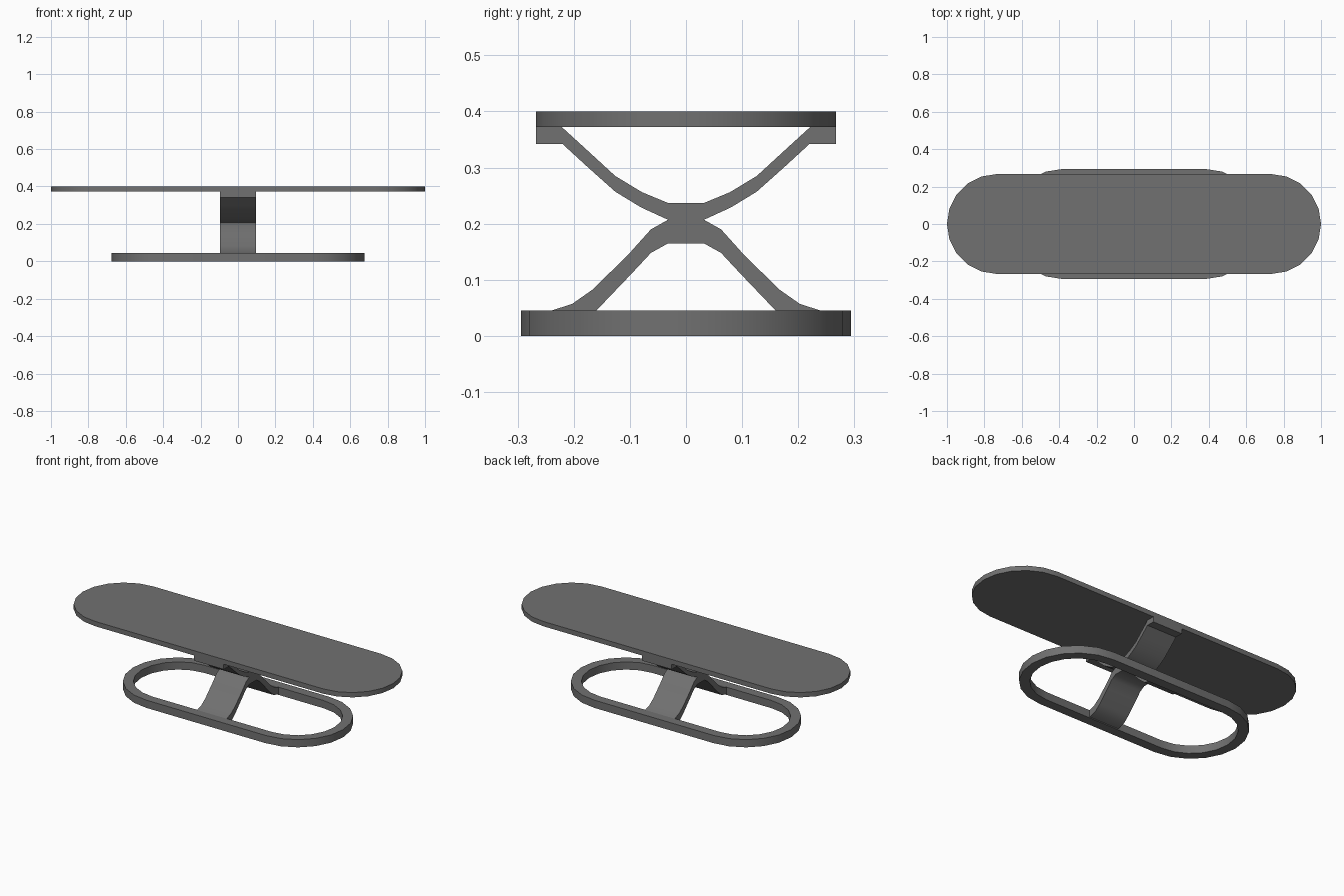
import bpy, bmesh, math

if "Cube" in bpy.data.objects:
    bpy.data.objects.remove(bpy.data.objects["Cube"])

dark = bpy.data.materials.new("dark_grey")
dark.diffuse_color = (0.165, 0.165, 0.165, 1)
dark.use_nodes = True
dark.node_tree.nodes["Principled BSDF"].inputs["Base Color"].default_value = dark.diffuse_color


def stadium(half_len, radius, n=10):
    # outline with n segments per rounded end
    c = half_len - radius
    pts = []
    for sx, start in ((1, -90), (-1, 90)):
        for i in range(n + 1):
            a = math.radians(start + 180 * i / n)
            pts.append((sx * c + radius * math.cos(a), radius * math.sin(a)))
    return pts


def finish(bm, name):
    bmesh.ops.recalc_face_normals(bm, faces=bm.faces)
    me = bpy.data.meshes.new(name)
    bm.to_mesh(me)
    bm.free()
    me.materials.append(dark)
    ob = bpy.data.objects.new(name, me)
    bpy.context.collection.objects.link(ob)
    bpy.ops.object.select_all(action='DESELECT')
    ob.select_set(True)
    bpy.context.view_layer.objects.active = ob
    bpy.ops.object.shade_smooth_by_angle(angle=math.radians(30))
    return ob


def slab(name, pts, z0, z1):
    bm = bmesh.new()
    lo = [bm.verts.new((x, y, z0)) for x, y in pts]
    hi = [bm.verts.new((x, y, z1)) for x, y in pts]
    bm.faces.new(lo)
    bm.faces.new(hi)
    for i in range(len(pts)):
        j = (i + 1) % len(pts)
        bm.faces.new((lo[i], lo[j], hi[j], hi[i]))
    return finish(bm, name)


def ring(name, outer, inner, z0, z1):
    bm = bmesh.new()
    loops = [[bm.verts.new((x, y, z)) for x, y in pts]
             for pts, z in ((outer, z0), (outer, z1), (inner, z1), (inner, z0))]
    n = len(outer)
    for k in range(4):
        a, b = loops[k], loops[(k + 1) % 4]
        for i in range(n):
            j = (i + 1) % n
            bm.faces.new((a[i], a[j], b[j], b[i]))
    return finish(bm, name)


def strap(name, upper, lower, half_w):
    # bent band: (y, z) half-profiles from centre outwards, mirrored in y
    full = [[(-y, z) for y, z in reversed(p)] + list(p) for p in (upper, lower)]
    bm = bmesh.new()
    rows = []
    for (yu, zu), (yl, zl) in zip(*full):
        rows.append([bm.verts.new(c) for c in (
            (-half_w, yu, zu), (half_w, yu, zu), (half_w, yl, zl), (-half_w, yl, zl))])
    for a, b in zip(rows, rows[1:]):
        for i in range(4):
            j = (i + 1) % 4
            bm.faces.new((a[i], a[j], b[j], b[i]))
    bm.faces.new(rows[0])
    bm.faces.new(rows[-1])
    return finish(bm, name)


# table top and base ring
slab("table_top", stadium(1.0, 0.267), 0.372, 0.4)
ring("base_ring", stadium(0.677, 0.294), stadium(0.622, 0.239), 0.0, 0.045)

# upper curved support, with flat tabs under the top
strap("upper_support",
      [(0.032, 0.237), (0.078, 0.256), (0.126, 0.285), (0.175, 0.330), (0.221, 0.372), (0.267, 0.372)],
      [(0.032, 0.207), (0.080, 0.229), (0.126, 0.257), (0.172, 0.298), (0.220, 0.342), (0.267, 0.342)],
      0.095)

# lower arched support, feet curving into the ring
strap("lower_support",
      [(0.032, 0.207), (0.0625, 0.190), (0.102, 0.146), (0.166, 0.083), (0.203, 0.057), (0.250, 0.042)],
      [(0.032, 0.165), (0.0625, 0.148), (0.096, 0.112), (0.160, 0.045), (0.195, 0.016), (0.250, 0.003)],
      0.095)
